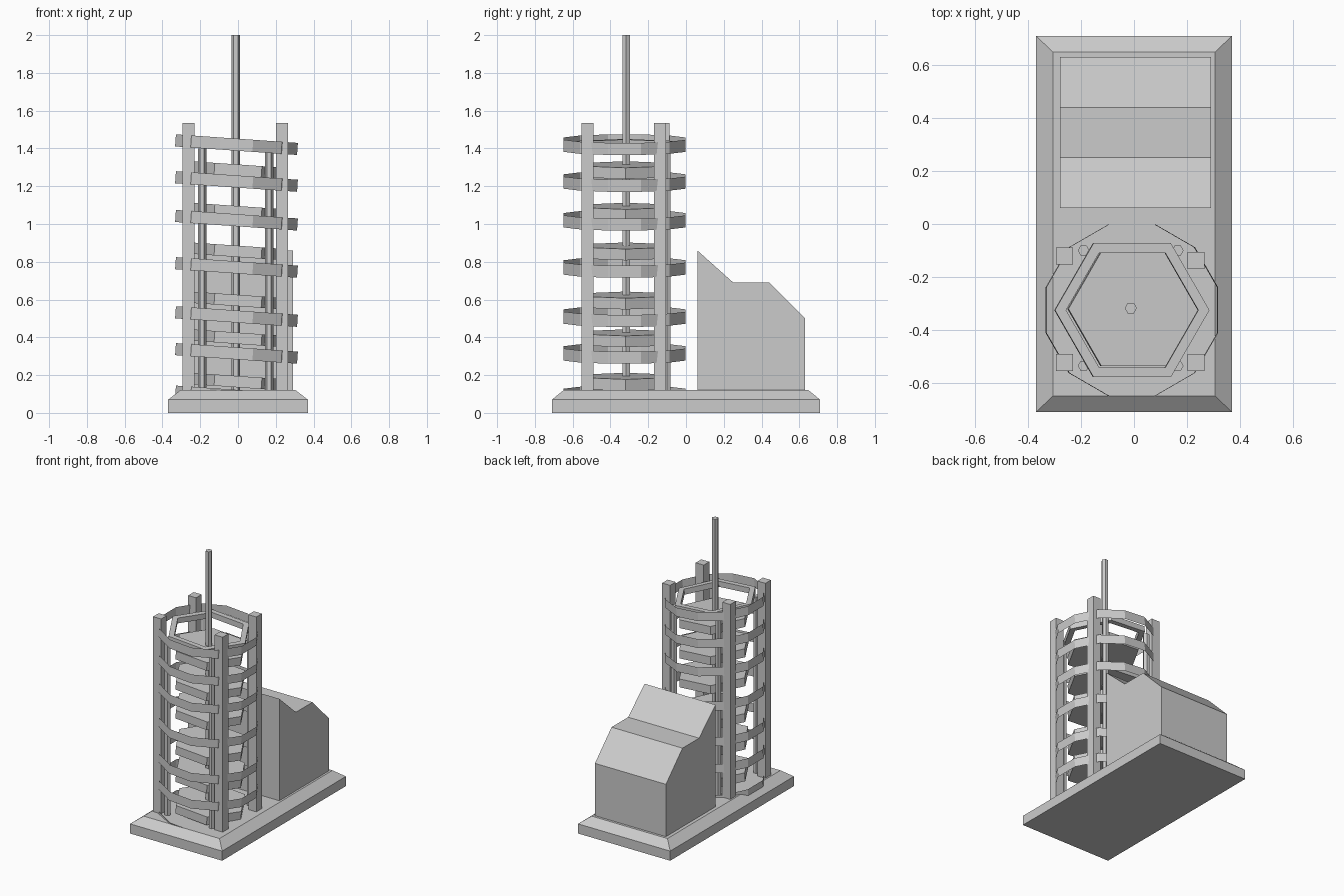
import bpy, bmesh, math
from mathutils import Matrix

if "Cube" in bpy.data.objects:
    bpy.data.objects.remove(bpy.data.objects["Cube"])

CX, CY = -0.008, -0.325
TILT = math.radians(4)


def mesh_object(name, bm):
    bmesh.ops.recalc_face_normals(bm, faces=bm.faces)
    me = bpy.data.meshes.new(name)
    bm.to_mesh(me)
    bm.free()
    ob = bpy.data.objects.new(name, me)
    bpy.context.collection.objects.link(ob)
    return ob


def loft(name, loops, caps=True, closed=False):
    """Join matching loops of points with quads."""
    bm = bmesh.new()
    rings = [[bm.verts.new(p) for p in loop] for loop in loops]
    n = len(rings[0])
    pairs = list(zip(rings, rings[1:])) + ([(rings[-1], rings[0])] if closed else [])
    for a, b in pairs:
        for i in range(n):
            j = (i + 1) % n
            bm.faces.new((a[i], a[j], b[j], b[i]))
    if caps:
        bm.faces.new(rings[0])
        bm.faces.new(rings[-1])
    return mesh_object(name, bm)


def rect(x, y, z):
    return [(-x, -y, z), (x, -y, z), (x, y, z), (-x, y, z)]


def circle(n, r, z, start=0.0):
    return [(r * math.cos(start + math.tau * i / n),
             r * math.sin(start + math.tau * i / n), z) for i in range(n)]


def place(ob, x, y, z, tilt=0.0):
    ob.matrix_world = Matrix.Translation((x, y, z)) @ Matrix.Rotation(tilt, 4, 'Y')
    return ob


# Bevelled base
loft("base", [rect(.37, .71, 0), rect(.37, .71, .07), rect(.305, .648, .12)])

# Stepped-roof building behind the tower
profile = [(.06, .10), (.63, .10), (.63, .50), (.44, .69), (.25, .69), (.06, .86)]
loft("building", [[(x, y, z) for y, z in profile] for x in (-.28, .29)])

# Four square corner posts
for x, y in ((-.262, -.12), (.233, -.137), (-.262, -.522), (.233, -.522)):
    place(loft("corner_post", [rect(.032, .032, .10), rect(.032, .032, 1.535)]), x, y, 0)

# Central mast and slim rods
place(loft("mast", [circle(6, .023, .10), circle(6, .023, 2.0)]), -.012, -.317, 0)
for x in (-.19, .165):
    for y in (-.10, -.535):
        place(loft("slim_rod", [circle(6, .022, .10), circle(6, .022, 1.40)]), x, y, 0)

# Tilted twelve-sided open hoops
for z in (1.42, 1.225, 1.02, .77, .51, .315, .09):
    hoop = [circle(12, .335, h, math.pi / 12) for h in (-.032, .032)]
    place(loft("hoop", hoop, caps=False), CX, CY, z, TILT)

# Tilted hexagonal floors
for z in (1.285, 1.065, .855, .595, .395, .165):
    place(loft("floor", [circle(6, .25, -.03), circle(6, .25, .03)]), 0, -.32, z, TILT)

# Hexagonal frame at the tower top
frame = [circle(6, r, h) for r, h in ((.25, -.02), (.292, -.02), (.292, .02), (.25, .02))]
place(loft("top_frame", frame, caps=False, closed=True), CX, CY, 1.41, TILT)
